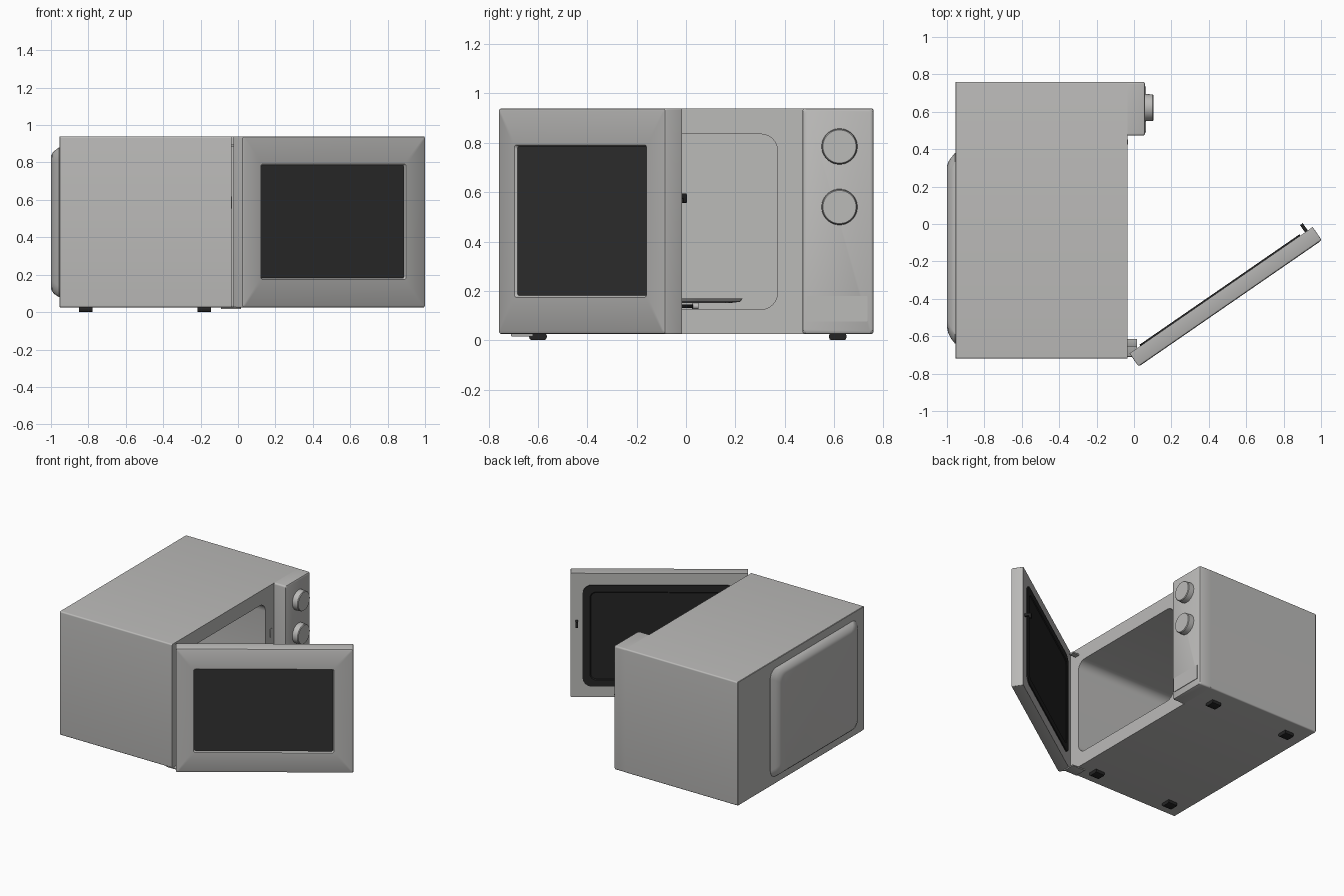
import bpy, bmesh, math
from mathutils import Matrix, Vector

if "Cube" in bpy.data.objects:
    bpy.data.objects.remove(bpy.data.objects["Cube"])


def material(name, r, g, b):
    m = bpy.data.materials.new(name)
    m.diffuse_color = (r, g, b, 1)
    m.use_nodes = True
    m.node_tree.nodes["Principled BSDF"].inputs["Base Color"].default_value = m.diffuse_color
    return m


GREY = material("warm grey", 0.50, 0.495, 0.485)
DARK = material("dark window", 0.032, 0.032, 0.032)
BLACK = material("black plastic", 0.018, 0.018, 0.018)
STEEL = material("hinge steel", 0.40, 0.40, 0.39)


def outline(u0, u1, w0, w1, r, n=6):
    """Rounded rectangle; a circle when r is half the size."""
    pts = []
    for i, (cu, cw) in enumerate([(u1 - r, w1 - r), (u0 + r, w1 - r),
                                  (u0 + r, w0 + r), (u1 - r, w0 + r)]):
        for k in range(n + 1):
            a = math.pi / 2 * (i + k / n)
            pts.append((cu + r * math.cos(a), cw + r * math.sin(a)))
    return pts


def loft(name, loops, mats, matrix=None, last=0, n=6):
    """Skin through rounded rectangles (depth, u0, u1, w0, w1, r), capped at both ends."""
    bm = bmesh.new()
    rings = [[bm.verts.new((d, u, w)) for u, w in outline(*rect, n=n)]
             for d, *rect in loops]
    count = len(rings[0])
    for a, b in zip(rings, rings[1:]):
        for i in range(count):
            j = (i + 1) % count
            bm.faces.new((a[i], a[j], b[j], b[i]))
    bm.faces.new(rings[0])
    bm.faces.new(rings[-1]).material_index = last
    bmesh.ops.remove_doubles(bm, verts=bm.verts, dist=1e-5)
    if matrix:
        bm.transform(matrix)
    bmesh.ops.recalc_face_normals(bm, faces=bm.faces)
    me = bpy.data.meshes.new(name)
    bm.to_mesh(me)
    bm.free()
    for m in mats:
        me.materials.append(m)
    ob = bpy.data.objects.new(name, me)
    bpy.context.collection.objects.link(ob)
    bpy.ops.object.select_all(action='DESELECT')
    ob.select_set(True)
    bpy.context.view_layer.objects.active = ob
    bpy.ops.object.shade_smooth_by_angle(angle=math.radians(35))
    return ob


def block(name, x, y, z, mat, matrix=None, r=0.003):
    return loft(name, [(x[0], *y, *z, r), (x[1], *y, *z, r)], [mat], matrix, n=2)


def disc(d, u, w, r):
    return (d, u - r, u + r, w - r, w + r, r)


# Cabinet shell with the cooking cavity folded into its front
loft("cabinet", [
    (-0.955, -0.717, 0.757, 0.028, 0.937, 0.01),
    (-0.952, -0.72, 0.76, 0.025, 0.94, 0.01),
    (-0.035, -0.72, 0.76, 0.025, 0.94, 0.01),
    (-0.035, -0.62, 0.37, 0.125, 0.835, 0.065),
    (-0.86, -0.62, 0.37, 0.125, 0.835, 0.065)], [GREY])

# Raised bulge on the rear
loft("rear_bulge", [
    (-0.95, -0.64, 0.38, 0.08, 0.88, 0.06),
    (-0.957, -0.64, 0.38, 0.08, 0.88, 0.06),
    (-0.98, -0.61, 0.352, 0.095, 0.864, 0.06),
    (-0.994, -0.58, 0.33, 0.11, 0.848, 0.06),
    (-1.0, -0.55, 0.31, 0.125, 0.832, 0.06)], [GREY])

# Control panel, knobs and door button
loft("control_panel", [
    (-0.035, 0.472, 0.76, 0.025, 0.94, 0.012),
    (0.048, 0.472, 0.76, 0.025, 0.94, 0.012),
    (0.056, 0.475, 0.757, 0.028, 0.937, 0.014),
    (0.06, 0.482, 0.75, 0.035, 0.93, 0.012)], [GREY])
for label, z in (("upper", 0.785), ("lower", 0.54)):
    loft(label + "_knob", [disc(0.055, 0.622, z, 0.073), disc(0.1, 0.622, z, 0.071),
                           disc(0.105, 0.622, z, 0.067)], [GREY], n=12)
block("door_button", (0.055, 0.064), (0.49, 0.735), (0.075, 0.18), GREY)
block("latch_plate", (-0.04, -0.033), (0.425, 0.452), (0.555, 0.617), GREY)

# Feet
for i, x in enumerate((-0.815, -0.18)):
    for j, y in enumerate((-0.6, 0.615)):
        block(f"foot_{i}{j}", (x - 0.036, x + 0.036), (y - 0.036, y + 0.036),
              (0, 0.03), BLACK, r=0.012)

# Open door: depth 0 is its inner side, u runs from the hinge outwards
door = Matrix.Translation((-0.024, -0.692, 0)) @ Matrix.Rotation(math.radians(-55.4), 4, 'Z')
loft("door", [
    (0.0, 0.0, 1.19, 0.025, 0.94, 0.006),
    (0.074, 0.0, 1.19, 0.025, 0.94, 0.006),
    (0.082, 0.003, 1.187, 0.028, 0.937, 0.008),
    (0.086, 0.012, 1.178, 0.037, 0.928, 0.008),
    (0.086, 0.118, 1.062, 0.174, 0.792, 0.014),
    (0.076, 0.125, 1.055, 0.181, 0.785, 0.012)], [GREY, DARK], door, last=1)
loft("door_inner_panel", [
    (0.002, 0.07, 1.11, 0.105, 0.855, 0.065),
    (-0.008, 0.07, 1.11, 0.105, 0.855, 0.065),
    (-0.008, 0.12, 1.06, 0.155, 0.805, 0.04),
    (-0.003, 0.126, 1.054, 0.161, 0.799, 0.036)], [BLACK], door)
block("latch_arm", (-0.045, 0.002), (1.14, 1.158), (0.574, 0.595), BLACK, door)
block("latch_tip", (-0.047, -0.03), (1.14, 1.158), (0.557, 0.59), BLACK, door)

# Hinges
block("lower_hinge", (-0.09, 0.015), (-0.71, -0.62), (0.016, 0.026), STEEL)
block("upper_hinge", (-0.05, 0.015), (-0.655, -0.615), (0.885, 0.897), STEEL)

# Turntable on a roller ring; depth becomes height
upright = Matrix(((0, 1, 0), (0, 0, 1), (1, 0, 0))).to_4x4()
cx, cy = -0.45, -0.125
loft("turntable", [disc(z, cx, cy, r) for z, r in
                   ((0.15, 0.3), (0.156, 0.345), (0.17, 0.355), (0.17, 0.345), (0.16, 0.32))],
     [GREY], upright, n=12)
loft("roller_ring", [disc(0.131, cx, cy, 0.155), disc(0.144, cx, cy, 0.155)],
     [BLACK], upright, n=10)
for i in range(3):
    turn = Matrix.Translation((cx, cy, 0.138)) @ Matrix.Rotation(math.radians(90 + 120 * i), 4, 'Z')
    loft(f"roller_{i}", [disc(0.15, 0, 0, 0.012), disc(0.175, 0, 0, 0.012)], [GREY], turn, n=4)
